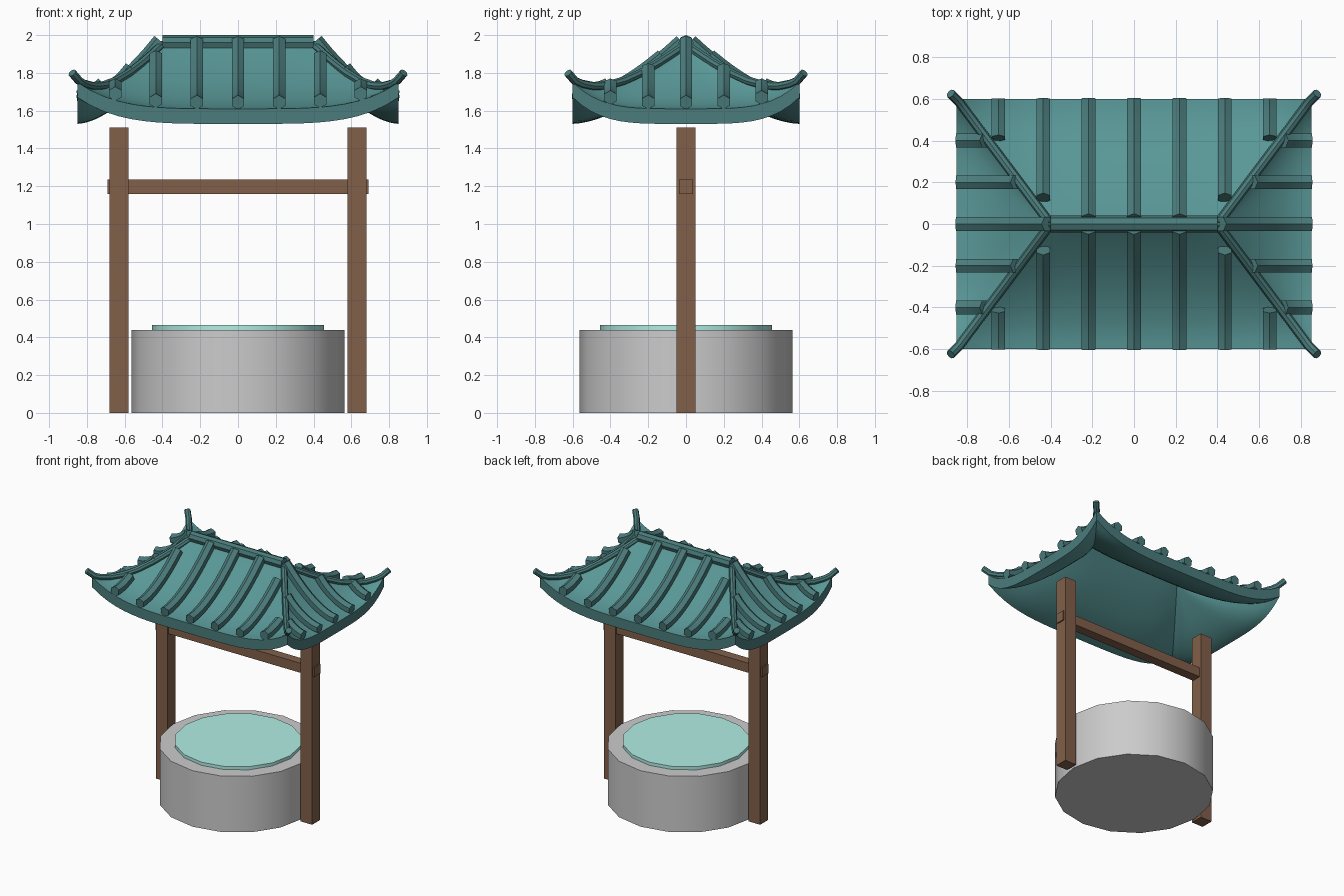
import bpy, bmesh, math
from mathutils import Vector

if "Cube" in bpy.data.objects:
    bpy.data.objects.remove(bpy.data.objects["Cube"])

HX, EX, EY = 0.40, 0.85, 0.60   # ridge half length, eave half sizes


def mat(name, c):
    m = bpy.data.materials.new(name)
    m.diffuse_color = (*c, 1)
    m.use_nodes = True
    m.node_tree.nodes["Principled BSDF"].inputs["Base Color"].default_value = m.diffuse_color
    return m


TEAL = mat("teal_roof", (0.10, 0.31, 0.31))
DARK = mat("dark_teal", (0.07, 0.20, 0.20))
WOOD = mat("wood", (0.22, 0.117, 0.068))
WATER = mat("water", (0.44, 0.86, 0.78))


def finish(bm, name, materials=(), smooth=None):
    bmesh.ops.recalc_face_normals(bm, faces=bm.faces)
    me = bpy.data.meshes.new(name)
    bm.to_mesh(me)
    bm.free()
    ob = bpy.data.objects.new(name, me)
    bpy.context.collection.objects.link(ob)
    for m in materials:
        me.materials.append(m)
    if smooth:
        bpy.ops.object.select_all(action='DESELECT')
        ob.select_set(True)
        bpy.context.view_layer.objects.active = ob
        bpy.ops.object.shade_smooth_by_angle(angle=math.radians(smooth))
    return ob


def box(name, x, y, z, material):
    bm = bmesh.new()
    bmesh.ops.create_cube(bm, size=1)
    for v in bm.verts:
        v.co = [a + (b - a) * (c + 0.5) for c, (a, b) in zip(v.co, (x, y, z))]
    return finish(bm, name, [material])


def drum(name, r, z0, z1, materials=()):
    bm = bmesh.new()
    bmesh.ops.create_cone(bm, cap_ends=True, segments=16, radius1=r, radius2=r, depth=z1 - z0)
    bmesh.ops.translate(bm, verts=bm.verts, vec=(0, 0, (z0 + z1) / 2))
    return finish(bm, name, materials, 30)


def tube(bm, path, r, sides):
    """Sweep a polygon along a path."""
    path = [Vector(p) for p in path]
    rings = []
    for i, p in enumerate(path):
        t = (path[min(i + 1, len(path) - 1)] - path[max(i - 1, 0)]).normalized()
        side = t.cross(Vector((0, 0, 1))).normalized()
        up = side.cross(t)
        rings.append([bm.verts.new(p + r * (up * math.cos(a) + side * math.sin(a)))
                      for a in (2 * math.pi * k / sides for k in range(sides))])
    for a, b in zip(rings, rings[1:]):
        for k in range(sides):
            n = (k + 1) % sides
            bm.faces.new((a[k], a[n], b[n], b[k]))
    bm.faces.new(rings[0])
    bm.faces.new(rings[-1])


def height(t, s):
    """Roof surface: t from ridge to eave, s across a slope (1 = hip)."""
    mid = 1.61 + 0.345 * (1 - t) ** 1.7
    hip = 1.61 + 0.345 * (1 - t) ** 1.33 + 0.14 * t ** 3.5
    return mid + (hip - mid) * abs(s) ** 4.2


def front_pt(t, s, sign):
    return Vector((s * (HX + (EX - HX) * t), sign * EY * t, height(t, s)))


def side_pt(t, s, sign):
    return Vector((sign * (HX + (EX - HX) * t), s * EY * t, height(t, s)))


# Well and water
drum("well_wall", 0.565, 0, 0.44)
drum("water", 0.455, 0.40, 0.465, [WATER])

# Posts and crossbeam
for sx, n in ((-1, "left_post"), (1, "right_post")):
    box(n, (sx * 0.63 - 0.05, sx * 0.63 + 0.05), (-0.05, 0.05), (0, 1.51), WOOD)
box("crossbeam", (-0.69, 0.69), (-0.037, 0.037), (1.16, 1.235), WOOD)

# Curved hip roof shell with a vertical, darker eave edge
bm = bmesh.new()
NT, NS = 14, 24
for fn in (front_pt, side_pt):
    for sign in (-1, 1):
        g = [[bm.verts.new(fn(i / NT, 2 * j / NS - 1, sign)) for j in range(NS + 1)]
             for i in range(NT + 1)]
        for i in range(NT):
            for j in range(NS):
                bm.faces.new((g[i][j], g[i][j + 1], g[i + 1][j + 1], g[i + 1][j]))
bmesh.ops.remove_doubles(bm, verts=bm.verts, dist=1e-4)
ext = bmesh.ops.extrude_face_region(bm, geom=bm.faces[:], use_keep_orig=True)
low = [e for e in ext['geom'] if isinstance(e, bmesh.types.BMVert)]
bmesh.ops.translate(bm, verts=low, vec=(0, 0, -0.08))
bm.normal_update()
for f in bm.faces:
    if abs(f.normal.z) < 0.01:
        f.material_index = 1
finish(bm, "roof_shell", [TEAL, DARK], 55)

# Tile ribs running down each slope
bm = bmesh.new()
STEPS = 9


def rib(pt, start):
    ts = [start + (1 - start) * i / STEPS for i in range(STEPS + 1)]
    tube(bm, [pt(t) + Vector((0, 0, 0.034)) for t in ts], 0.038, 6)


for sign in (-1, 1):
    for x in (-0.65, -0.435, -0.218, 0, 0.218, 0.435, 0.65):
        hip = (abs(x) - HX) / (EX - HX)
        rib(lambda t: front_pt(t, x / (HX + (EX - HX) * t), sign), max(0.04, hip + 0.13))
    for y in (-0.4, -0.2, 0, 0.2, 0.4):
        rib(lambda t: side_pt(t, y / (EY * t), sign), max(0.03, abs(y) / EY + 0.03))
finish(bm, "tile_ribs", [DARK], 25)

# Hip ribs with upturned tips
bm = bmesh.new()
for sx in (-1, 1):
    for sy in (-1, 1):
        path = [front_pt(t, sx, sy) + Vector((0, 0, 0.015 - 0.02 * (1 - t) ** 2))
                for t in (0, 0.12, 0.25, 0.4, 0.55, 0.7, 0.82, 0.92, 0.98)]
        path.append((sx * 0.878, sy * 0.625, 1.80))
        tube(bm, path, 0.023, 8)
finish(bm, "hip_ribs", [DARK], 25)

# Ridge cap
bm = bmesh.new()
tube(bm, [(-HX, 0, 1.96), (HX, 0, 1.96)], 0.04, 8)
finish(bm, "ridge_cap", [DARK], 25)
